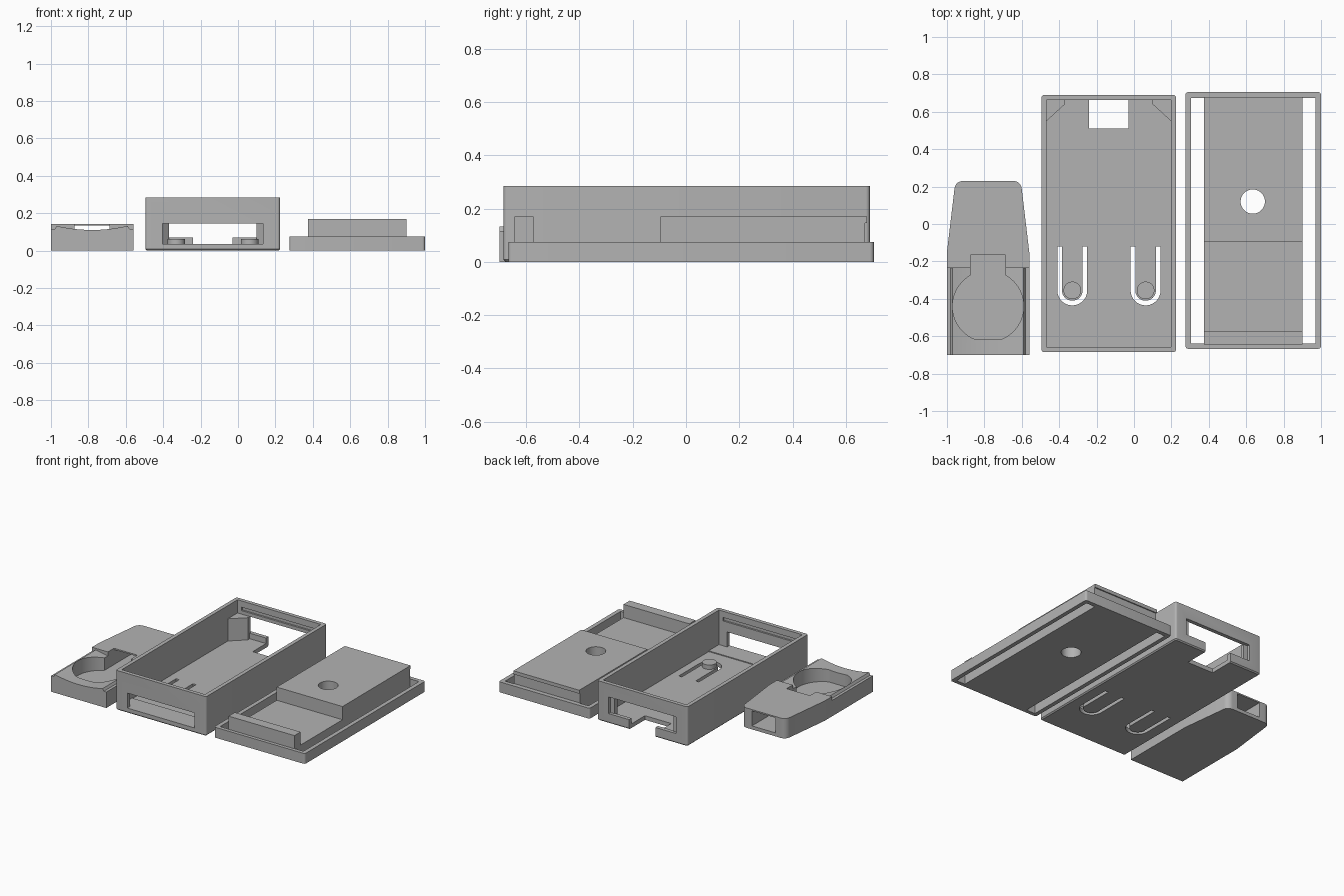
import bpy, bmesh
from math import sin, cos, pi, radians
from mathutils import Matrix

if "Cube" in bpy.data.objects:
    bpy.data.objects.remove(bpy.data.objects["Cube"], do_unlink=True)

grey = bpy.data.materials.new("plain grey")
grey.use_nodes = True
grey.diffuse_color = (0.45, 0.45, 0.45, 1)
grey.node_tree.nodes["Principled BSDF"].inputs["Base Color"].default_value = (0.45, 0.45, 0.45, 1)


# ---- helpers
def loft(name, layers):
    """Closed solid through matching rings of 3D points."""
    bm = bmesh.new()
    rings = [[bm.verts.new(p) for p in ring] for ring in layers]
    n = len(rings[0])
    bm.faces.new(rings[0])
    bm.faces.new(rings[-1])
    for a, b in zip(rings, rings[1:]):
        for i in range(n):
            j = (i + 1) % n
            bm.faces.new((a[i], a[j], b[j], b[i]))
    bmesh.ops.recalc_face_normals(bm, faces=bm.faces)
    mesh = bpy.data.meshes.new(name)
    bm.to_mesh(mesh)
    bm.free()
    mesh.materials.append(grey)
    ob = bpy.data.objects.new(name, mesh)
    bpy.context.collection.objects.link(ob)
    return ob


def prism(name, outline, z0, z1):
    return loft(name, [[(x, y, z) for x, y in outline] for z in (z0, z1)])


def box(name, x0, x1, y0, y1, z0, z1):
    return prism(name, [(x0, y0), (x1, y0), (x1, y1), (x0, y1)], z0, z1)


def arc(cx, cy, r, a0, a1, n=24):
    steps = [radians(a0 + (a1 - a0) * i / n) for i in range(n + 1)]
    return [(cx + r * cos(a), cy + r * sin(a)) for a in steps]


def disc(cx, cy, r, n=48):
    return arc(cx, cy, r, 0, 360 - 360 / n, n - 1)


def rounded(x0, x1, y0, y1, r):
    return (arc(x1 - r, y1 - r, r, 0, 90, 5) + arc(x0 + r, y1 - r, r, 90, 180, 5)
            + arc(x0 + r, y0 + r, r, 180, 270, 5) + arc(x1 - r, y0 + r, r, 270, 360, 5))


def cut(ob, *cutters):
    for c in cutters:
        c.hide_render = True
        mod = ob.modifiers.new("cut", "BOOLEAN")
        mod.operation, mod.solver, mod.object = "DIFFERENCE", "EXACT", c
        bpy.context.view_layer.update()
        result = bpy.data.meshes.new_from_object(
            ob.evaluated_get(bpy.context.evaluated_depsgraph_get()))
        ob.modifiers.remove(mod)
        ob.data = result
        bpy.data.objects.remove(c, do_unlink=True)


def smooth(*obs):
    bpy.ops.object.select_all(action="DESELECT")
    for ob in obs:
        ob.select_set(True)
    bpy.context.view_layer.objects.active = obs[0]
    bpy.ops.object.shade_smooth_by_angle(angle=radians(25))


# ---- open case with chamfered underside
L, R, F, B = -0.495, 0.225, -0.685, 0.69
MID = (L + R) / 2
WALL, FLOOR, TOP = 0.028, 0.03, 0.285
side = rounded(L, R, F, B, 0.015)
foot = rounded(L + 0.008, R - 0.008, F + 0.008, B - 0.008, 0.01)
case = loft("case", [[(x, y, 0) for x, y in foot],
                     [(x, y, 0.008) for x, y in side],
                     [(x, y, TOP) for x, y in side]])
cut(case,
    box("hollow", L + WALL, R - WALL, F + WALL, B - WALL, FLOOR, 0.4),
    box("front_slot", MID - 0.268, MID + 0.268, F - 0.1, F + 0.1, 0.036, 0.144),
    box("back_window", MID - 0.268, MID + 0.268, B - 0.1, B + 0.1, 0.07, 0.19),
    box("back_notch", MID - 0.105, MID + 0.105, 0.51, B + 0.1, -0.1, 0.1),
    box("front_groove", MID - 0.3, MID + 0.3, F + 0.015, F + 0.1, 0.215, 0.24),
    box("back_groove", MID - 0.3, MID + 0.3, B - 0.1, B - 0.015, 0.215, 0.24))

# spring tongues: U-shaped cuts through the floor, each with a button
buttons = []
for x, name in ((-0.33, "right_button"), (0.062, "left_button")):
    u = arc(x, -0.355, 0.08, 180, 360) + [(x + 0.08, -0.12), (x + 0.055, -0.12)]
    u += arc(x, -0.355, 0.055, 360, 180) + [(x - 0.055, -0.12), (x - 0.08, -0.12)]
    cut(case, prism("tongue_cut", u, -0.1, 0.1))
    buttons.append(prism(name, disc(x, -0.355, 0.047), 0.02, 0.062))

# raised step inside the front wall, corner gussets inside the back wall
box("front_step", L + 0.02, R - 0.02, F + 0.02, -0.54, 0.02, 0.036)
for s, name in ((-1, "right_gusset"), (1, "left_gusset")):
    xs = lambda d: MID + s * (0.333 - d)
    prism(name, [(xs(-0.01), 0.55), (xs(0), 0.55), (xs(0.098), 0.64),
                 (xs(0.098), 0.67), (xs(-0.01), 0.67)], 0.02, 0.19)

# ---- lid: flat frame, raised block, front bar
lid = prism("lid_frame", rounded(0.275, 1, -0.667, 0.705, 0.015), 0, 0.075)
cut(lid,
    box("right_slot", 0.305, 0.375, -0.64, 0.675, -0.1, 0.2),
    box("left_slot", 0.9, 0.97, -0.64, 0.675, -0.1, 0.2),
    prism("hole", disc(0.635, 0.12, 0.065), -0.1, 0.3))
block = box("lid_block", 0.375, 0.9, -0.095, 0.672, 0.07, 0.17)
cut(block, prism("hole", disc(0.635, 0.12, 0.065), -0.1, 0.3))
box("lid_snap_ridge", 0.375, 0.9, 0.66, 0.68, 0.145, 0.17)
box("lid_front_bar", 0.375, 0.9, -0.643, -0.573, 0.07, 0.17)

# ---- tapered plug holder
C = -0.78
tail = arc(C + 0.135, 0.185, 0.045, 10, 90, 8)
outline = [(C + 0.22, -0.7), (C + 0.22, -0.15)] + tail
outline += [(2 * C - x, y) for x, y in reversed(outline)]
holder = prism("plug_holder", outline, 0, 0.143)

# saddle: shallow trough between two low ledges
half = [(0.19 * i / 10, 0.11 + 0.022 * (i / 10) ** 2) for i in range(11)]
half += [(0.2, 0.115), (0.25, 0.115), (0.25, 0.3)]
profile = [(-x, z) for x, z in reversed(half[1:])] + half
saddle = loft("saddle", [[(C + x, y, z) for x, z in profile] for y in (-0.8, -0.235)])
pocket = [p for p in disc(C, -0.44, 0.19, 64)]
pocket = [(x, max(y, -0.615)) for x, y in pocket]
cut(holder, saddle,
    prism("pocket", pocket, 0.025, 0.3),
    box("neck", C - 0.093, C + 0.093, -0.35, -0.165, 0.025, 0.3),
    box("tunnel", C - 0.093, C + 0.093, -0.3, 0.4, 0.025, 0.133))

smooth(case, lid, block, holder, *buttons)
